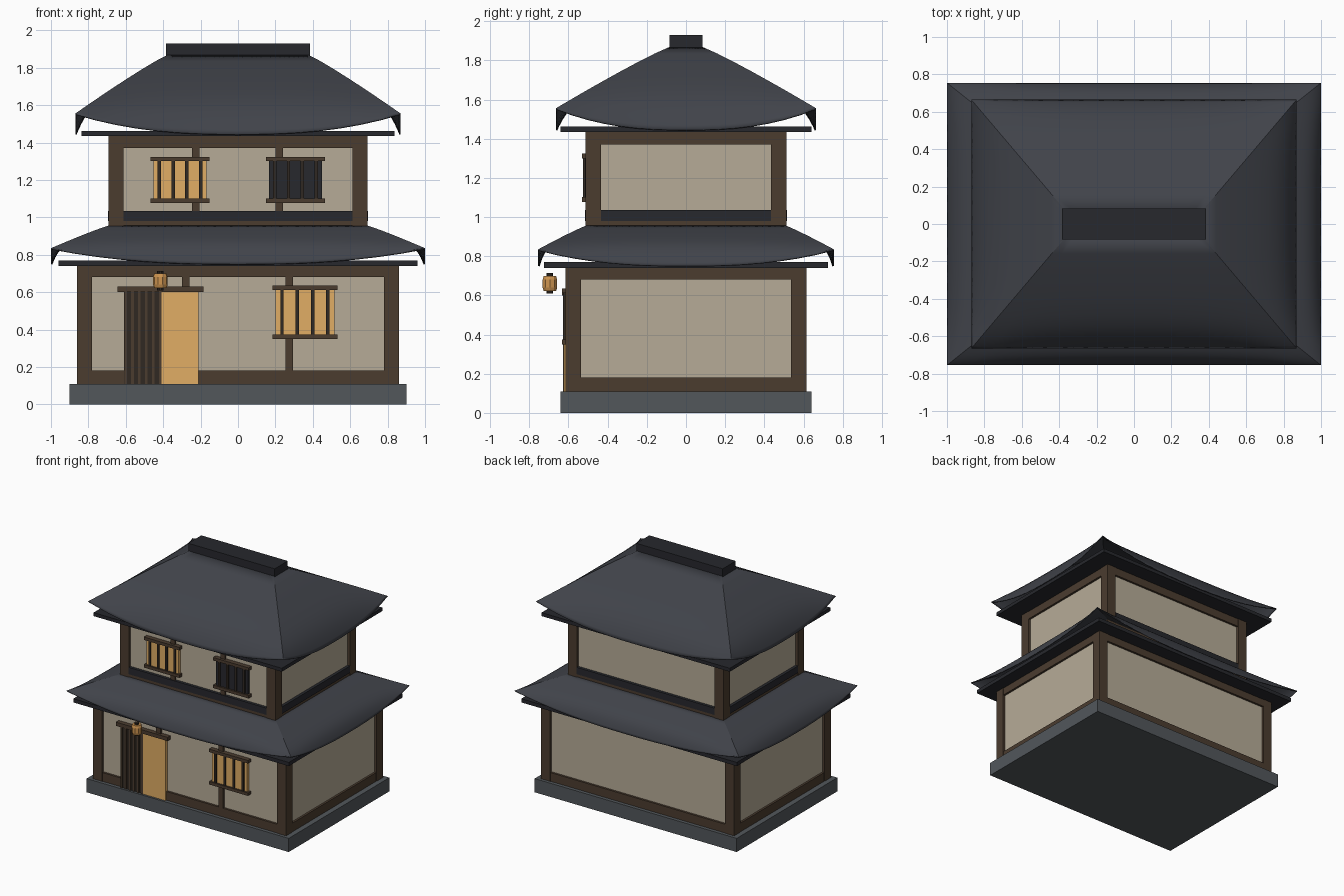
import bpy, bmesh, math

if "Cube" in bpy.data.objects:
    bpy.data.objects.remove(bpy.data.objects["Cube"])


def material(name, rgb):
    m = bpy.data.materials.new(name)
    m.diffuse_color = (*rgb, 1)
    m.use_nodes = True
    m.node_tree.nodes["Principled BSDF"].inputs["Base Color"].default_value = m.diffuse_color
    return m


TILE = material("roof_tile", (0.052, 0.056, 0.068))
DARK = material("dark_trim", (0.02, 0.021, 0.026))
WOOD = material("wood", (0.07, 0.045, 0.028))
SLAT = material("dark_wood", (0.03, 0.022, 0.016))
PLASTER = material("plaster", (0.47, 0.41, 0.31))
GLOW = material("lit_paper", (0.75, 0.42, 0.13))
LAMP = material("lantern_paper", (0.62, 0.30, 0.08))
STONE = material("stone", (0.085, 0.095, 0.105))


def finish(name, bm, mat):
    bmesh.ops.recalc_face_normals(bm, faces=bm.faces)
    me = bpy.data.meshes.new(name)
    bm.to_mesh(me)
    bm.free()
    me.materials.append(mat)
    ob = bpy.data.objects.new(name, me)
    bpy.context.collection.objects.link(ob)
    return ob


def boxes(name, mat, ranges):
    """One object made of boxes given as (x0, x1, y0, y1, z0, z1)."""
    bm = bmesh.new()
    for x0, x1, y0, y1, z0, z1 in ranges:
        vs = bmesh.ops.create_cube(bm, size=1)["verts"]
        for v in vs:
            v.co.x = (x0 + x1) / 2 + v.co.x * (x1 - x0)
            v.co.y = (y0 + y1) / 2 + v.co.y * (y1 - y0)
            v.co.z = (z0 + z1) / 2 + v.co.z * (z1 - z0)
    return finish(name, bm, mat)


def slab(hx, hy, z0, z1):
    return (-hx, hx, -hy, hy, z0, z1)


def ring(hx, hy, post, inset, z0, z1):
    """Four bars between the corner posts, one on each wall."""
    out = []
    for s in (-1, 1):
        out.append((-hx + post, hx - post, *sorted((s * (hy - inset), s * (hy - 0.05))), z0, z1))
        out.append((*sorted((s * (hx - inset), s * (hx - 0.05))), -hy + post, hy - post, z0, z1))
    return out


def storey(name, hx, hy, z0, z1, low, high, post=0.08):
    boxes(name + "_plaster_walls", PLASTER, [slab(hx - 0.02, hy - 0.02, z0, z1)])
    boxes(name + "_corner_posts", WOOD,
          [(*sorted((sx * hx, sx * (hx - post))), *sorted((sy * hy, sy * (hy - post))), z0, z1)
           for sx in (-1, 1) for sy in (-1, 1)])
    boxes(name + "_beams", WOOD,
          ring(hx, hy, post, 0.003, z0, low) + ring(hx, hy, post, 0.003, high, z1))


def roof(name, outer, inner, z_top, z_corner, droop):
    """Hipped shell with a bulging slope and eaves that sag between raised corners."""
    n = 16
    ts = [0, 0.15, 0.3, 0.45, 0.58, 0.7, 0.79, 0.86, 0.91, 0.95, 0.98, 1]
    bm = bmesh.new()
    rows = []
    for t in ts:
        hx = inner[0] + (outer[0] - inner[0]) * t
        hy = inner[1] + (outer[1] - inner[1]) * t
        row = []
        for side in range(4):
            for i in range(n):
                s = -1 + 2 * i / n
                x, y = [(s, -1), (1, s), (-s, 1), (-1, -s)][side]
                z = z_top - (z_top - z_corner) * t ** 1.1
                z -= droop * t ** 9 * (1 - abs(s) ** 2.5)
                row.append(bm.verts.new((x * hx, y * hy, z)))
        rows.append(row)
    for a, b in zip(rows, rows[1:]):
        for i in range(4 * n):
            j = (i + 1) % (4 * n)
            bm.faces.new((a[i], b[i], b[j], a[j]))
    ob = finish(name, bm, TILE)
    # keep the shell facing up and out so the thickness goes inward
    if ob.data.polygons[0].normal.z < 0:
        ob.data.flip_normals()
    bpy.ops.object.select_all(action="DESELECT")
    ob.select_set(True)
    bpy.context.view_layer.objects.active = ob
    bpy.ops.object.shade_smooth_by_angle(angle=math.radians(25))
    mod = ob.modifiers.new("thickness", "SOLIDIFY")
    mod.thickness = 0.008
    mod.offset = -1


def window(name, cx, hw, z0, z1, wall, pane):
    """Barred window on the front wall, with a rail above and below."""
    boxes(name + "_pane", pane, [(cx - hw, cx + hw, wall - 0.004, wall + 0.03, z0, z1)])
    boxes(name + "_bars", SLAT,
          [(cx + k * hw * 0.52 - 0.009, cx + k * hw * 0.52 + 0.009, wall - 0.013, wall, z0, z1)
           for k in (-1.5, -0.5, 0.5, 1.5)])
    boxes(name + "_rails", WOOD,
          [(cx - hw - 0.016, cx + hw + 0.016, wall - 0.018, wall + 0.03, z - 0.012, z + 0.012)
           for z in (z0, z1)])


# stone base
boxes("stone_base", STONE, [slab(0.9, 0.64, 0, 0.11)])

# two storeys
storey("ground_floor", 0.86, 0.615, 0.105, 0.745, 0.18, 0.68)
storey("upper_floor", 0.693, 0.513, 0.93, 1.44, 0.98, 1.37)
boxes("upper_floor_dark_band", DARK, ring(0.693, 0.513, 0.08, -0.003, 0.98, 1.035))

# eave decks, roofs and ridge
boxes("lower_eave_deck", DARK, [slab(0.96, 0.725, 0.74, 0.77)])
boxes("upper_eave_deck", DARK, [slab(0.838, 0.64, 1.435, 1.463)])
roof("lower_roof", (1.0, 0.755), (0.68, 0.5), 0.96, 0.835, 0.085)
roof("upper_roof", (0.87, 0.665), (0.365, 0.07), 1.875, 1.555, 0.11)
boxes("roof_ridge", DARK, [slab(0.385, 0.083, 1.865, 1.93)])

# wall studs on the front
boxes("upper_studs", WOOD, [(x - 0.02, x + 0.02, -0.51, -0.48, 1.03, 1.38) for x in (-0.225, 0.22)])
boxes("lower_studs", WOOD, [(0.255, 0.295, -0.612, -0.58, 0.17, 0.69),
                            (-0.3, -0.26, -0.612, -0.58, 0.6, 0.69)])

# windows
window("upper_left_window", -0.31, 0.142, 1.09, 1.312, -0.512, GLOW)
window("upper_right_window", 0.307, 0.142, 1.09, 1.312, -0.512, DARK)
window("lower_window", 0.358, 0.157, 0.362, 0.623, -0.614, GLOW)

# sliding door
boxes("door_dark_panel", SLAT, [(-0.61, -0.415, -0.619, -0.58, 0.11, 0.605)])
boxes("door_slats", WOOD, [(-0.608 + i * 0.037, -0.594 + i * 0.037, -0.627, -0.61, 0.11, 0.6)
                           for i in range(6)])
boxes("door_lit_panel", GLOW, [(-0.41, -0.21, -0.623, -0.58, 0.11, 0.605)])
boxes("door_lintel", WOOD, [(-0.645, -0.185, -0.632, -0.58, 0.6, 0.63)])


# hanging lantern
def lantern_part(name, mat, profile, sides=10):
    bm = bmesh.new()
    rows = [[bm.verts.new((-0.415 + r * math.cos(2 * math.pi * i / sides),
                           -0.695 + r * math.sin(2 * math.pi * i / sides), z))
             for i in range(sides)] for r, z in profile]
    for a, b in zip(rows, rows[1:]):
        for i in range(sides):
            j = (i + 1) % sides
            bm.faces.new((a[i], a[j], b[j], b[i]))
    bm.faces.new(rows[0])
    bm.faces.new(rows[-1])
    finish(name, bm, mat)


lantern_part("lantern_body", LAMP, [(0.033, 0.622), (0.039, 0.64), (0.039, 0.68), (0.033, 0.7)])
lantern_part("lantern_top_cap", SLAT, [(0.017, 0.698), (0.017, 0.714)])
lantern_part("lantern_bottom_cap", SLAT, [(0.017, 0.61), (0.017, 0.624)])
